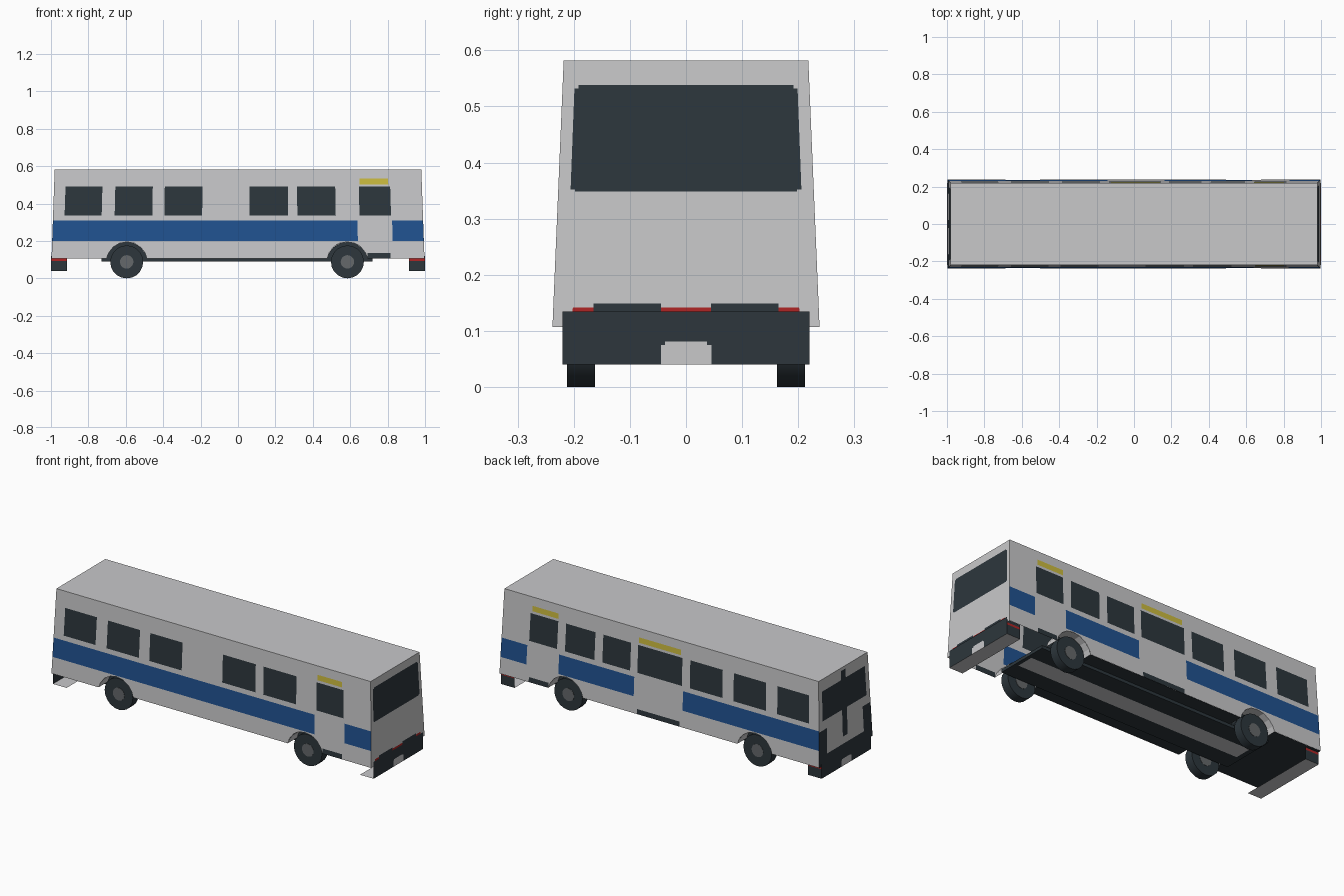
import bpy, bmesh, math
from mathutils import Vector, Matrix

if "Cube" in bpy.data.objects:
    bpy.data.objects.remove(bpy.data.objects["Cube"])


def mat(name, rgb):
    m = bpy.data.materials.new(name)
    m.diffuse_color = (*rgb, 1)
    m.use_nodes = True
    m.node_tree.nodes["Principled BSDF"].inputs["Base Color"].default_value = m.diffuse_color
    return m


MATS = [mat("body_grey", (0.58, 0.58, 0.59)), mat("dark_slate", (0.026, 0.037, 0.045)),
        mat("stripe_blue", (0.0145, 0.084, 0.28)), mat("sign_yellow", (0.60, 0.50, 0.05)),
        mat("light_red", (0.42, 0.018, 0.018)), mat("hub_grey", (0.13, 0.14, 0.145))]
GREY, DARK, BLUE, YELLOW, RED, HUB = range(6)

Z0, Z1 = 0.107, 0.582            # body bottom and roof
L0, L1 = 0.997, 0.98             # half length at bottom and roof
W0, W1 = 0.238, 0.218            # half width at bottom and roof
AXLES, ARCH, ARCH_Z = (-0.595, 0.585), 0.11, 0.085
ARCH_STEPS = (0, 0.04, 0.075, 0.098, 0.1077)


def finish(name, bm):
    me = bpy.data.meshes.new(name)
    bm.to_mesh(me)
    bm.free()
    for m in MATS:
        me.materials.append(m)
    ob = bpy.data.objects.new(name, me)
    bpy.context.collection.objects.link(ob)
    return ob


def panel(name, us, vs, rects, place, outward, base=GREY):
    """Flat panel cut along every rectangle edge; later rectangles paint over earlier ones."""
    us, vs = set(us), set(vs)
    for u0, u1, v0, v1, _ in rects:
        us |= {u0, u1}
        vs |= {v0, v1}
    us, vs = sorted(us), sorted(vs)
    bm = bmesh.new()
    grid = [[bm.verts.new(place(u, v)) for v in vs] for u in us]
    for i in range(len(us) - 1):
        for j in range(len(vs) - 1):
            f = bm.faces.new((grid[i][j], grid[i + 1][j], grid[i + 1][j + 1], grid[i][j + 1]))
            u, v = (us[i] + us[i + 1]) / 2, (vs[j] + vs[j + 1]) / 2
            f.material_index = base
            for u0, u1, v0, v1, m in rects:
                if u0 < u < u1 and v0 < v < v1:
                    f.material_index = m
            f.normal_update()
            if f.normal.dot(Vector(outward)) < 0:
                f.normal_flip()
    bmesh.ops.dissolve_degenerate(bm, dist=1e-5, edges=bm.edges[:])
    return finish(name, bm)


def box(name, x0, x1, y0, y1, z0, z1, m):
    bm = bmesh.new()
    bmesh.ops.create_cube(bm, size=1)
    for v in bm.verts:
        v.co = ((x0 + x1) / 2 + v.co.x * (x1 - x0), (y0 + y1) / 2 + v.co.y * (y1 - y0),
                (z0 + z1) / 2 + v.co.z * (z1 - z0))
    for f in bm.faces:
        f.material_index = m
    return finish(name, bm)


def taper(z):
    return (z - Z0) / (Z1 - Z0)


def arch_z(x):
    z = Z0
    for c in AXLES:
        d = abs(x - c)
        if d < 0.1076:
            z = max(z, ARCH_Z + math.sqrt(ARCH ** 2 - d ** 2))
    return z


# Side walls with windows, stripe, door signs and steps
arch_us = [c + s * d for c in AXLES for s in (-1, 1) for d in ARCH_STEPS]
layout = {
    -1: dict(windows=[(-0.935, -0.735), (-0.665, -0.462), (-0.397, -0.193), (0.062, 0.27),
                      (0.32, 0.527), (0.655, 0.825)],
             stripes=[(-L0, 0.643), (0.83, L0)], doors=[(0.66, 0.815)]),
    1: dict(windows=[(-0.935, -0.735), (-0.665, -0.46), (-0.39, -0.185), (-0.135, 0.145),
                     (0.19, 0.365), (0.415, 0.6), (0.65, 0.825)],
            stripes=[(-L0, -0.143), (0.163, 0.635), (0.835, L0)],
            doors=[(-0.125, 0.14), (0.65, 0.815)]),
}
for s, side in layout.items():
    rects = [(a, b, 0.2, 0.308, BLUE) for a, b in side["stripes"]]
    rects += [(a, b, 0.335, 0.49, DARK) for a, b in side["windows"]]
    for a, b in side["doors"]:
        rects.append((a, b, 0.503, 0.533, YELLOW))
        rects.append((max(a, 0.693) if a > 0.5 else a, b, Z0, 0.135, DARK))

    def side_place(x, z, s=s):
        z = max(z, arch_z(x))
        t = taper(z)
        return (x * (1 + (L1 / L0 - 1) * t), s * (W0 + (W1 - W0) * t), z)
    panel("side_wall_" + ("left" if s > 0 else "right"), [-L0, L0] + arch_us, [Z0, Z1],
          rects, side_place, (0, s, 0))


# End walls: windscreen and lamps in front, rear window, lamp columns and engine panel behind
def end_place(s):
    def place(y, z):
        t = taper(z)
        return (s * (L0 + (L1 - L0) * t), y * (1 + (W1 / W0 - 1) * t), z)
    return place


front = [(-0.215, 0.215, 0.352, 0.532, DARK), (-0.207, 0.207, 0.348, 0.538, DARK),
         (-0.203, 0.203, Z0, 0.142, RED),
         (-0.166, -0.045, Z0, 0.149, DARK), (0.045, 0.166, Z0, 0.149, DARK)]
rear = [(-0.205, 0.205, 0.35, 0.515, DARK), (-0.022, 0.022, 0.2, 0.565, DARK),
        (-W0, -0.165, Z0, 0.3, DARK), (0.165, W0, Z0, 0.3, DARK), (-W0, W0, Z0, 0.16, DARK)]
panel("front_wall", [-W0, W0], [Z0, Z1], front, end_place(1), (1, 0, 0))
panel("rear_wall", [-W0, W0], [Z0, Z1], rear, end_place(-1), (-1, 0, 0))

# Roof
panel("roof", [-L1, L1], [-W1, W1], [], lambda x, y: (x, y, Z1), (0, 0, 1))

# Underside: two floor plates and the chassis with a pale centre strip
for name, a, b in (("middle_floor", -0.487, 0.477), ("rear_floor", -0.995, -0.703)):
    panel(name, [a, b], [-0.236, 0.236], [], lambda x, y: (x, y, Z0 + 0.001), (0, 0, -1), DARK)
box("chassis", -0.73, 0.72, -0.155, 0.155, 0.09, Z0, DARK)
panel("chassis_strip", [-0.7, 0.7], [-0.05, 0.05], [], lambda x, y: (x, y, 0.089), (0, 0, -1))

# Bumpers: end plate, one side plate and a bottom plate
for s, end in ((1, "front"), (-1, "rear")):
    panel(end + "_bumper_plate", [-0.22, 0.22], [0.04, 0.135],
          [(-0.045, 0.045, 0.04, 0.075, GREY), (-0.037, 0.037, 0.04, 0.081, GREY)],
          lambda y, z: (s, y, z), (s, 0, 0), DARK)
    panel(end + "_bumper_side", [0.915, 1.0], [0.04, 0.12], [(0.915, 1.0, 0.093, 0.105, RED)],
          lambda x, z: (s * x, 0.22, z), (0, 1, 0), DARK)
    panel(end + "_bumper_bottom", [0.915, 1.0], [-0.22, 0.22], [],
          lambda x, y: (s * x, y, 0.04), (0, 0, -1))


# Wheels and wheel wells
def wheel(name, x, s):
    bm = bmesh.new()
    for r, depth, m in ((0.088, 0.05, DARK), (0.036, 0.053, HUB)):
        ret = bmesh.ops.create_cone(bm, cap_ends=True, segments=20, radius1=r, radius2=r, depth=depth,
                                    matrix=Matrix.Translation((x, s * 0.1875, 0.088))
                                    @ Matrix.Rotation(math.pi / 2, 4, 'X'))
        for f in {f for v in ret["verts"] for f in v.link_faces}:
            f.material_index = m
    ob = finish(name, bm)
    bpy.context.view_layer.objects.active = ob
    ob.select_set(True)
    bpy.ops.object.shade_smooth_by_angle(angle=math.radians(30))
    ob.select_set(False)


def wheel_well(name, x, s):
    ds = sorted({k * d for k in (-1, 1) for d in ARCH_STEPS})
    pts = [(x + d, ARCH_Z + math.sqrt(ARCH ** 2 - d ** 2)) for d in ds]
    bm = bmesh.new()
    outer = [bm.verts.new((px, s * (W0 - 0.02 * taper(pz)), pz)) for px, pz in pts]
    inner = [bm.verts.new((px, s * 0.156, pz)) for px, pz in pts]
    for i in range(len(pts) - 1):
        bm.faces.new((outer[i], outer[i + 1], inner[i + 1], inner[i]))
    bm.faces.new(inner).material_index = DARK
    bmesh.ops.recalc_face_normals(bm, faces=bm.faces[:])
    bmesh.ops.reverse_faces(bm, faces=bm.faces[:])
    finish(name, bm)


for x, end in zip(AXLES, ("rear", "front")):
    for s, side in ((-1, "right"), (1, "left")):
        wheel(f"{end}_{side}_wheel", x, s)
        wheel_well(f"{end}_{side}_wheel_well", x, s)
